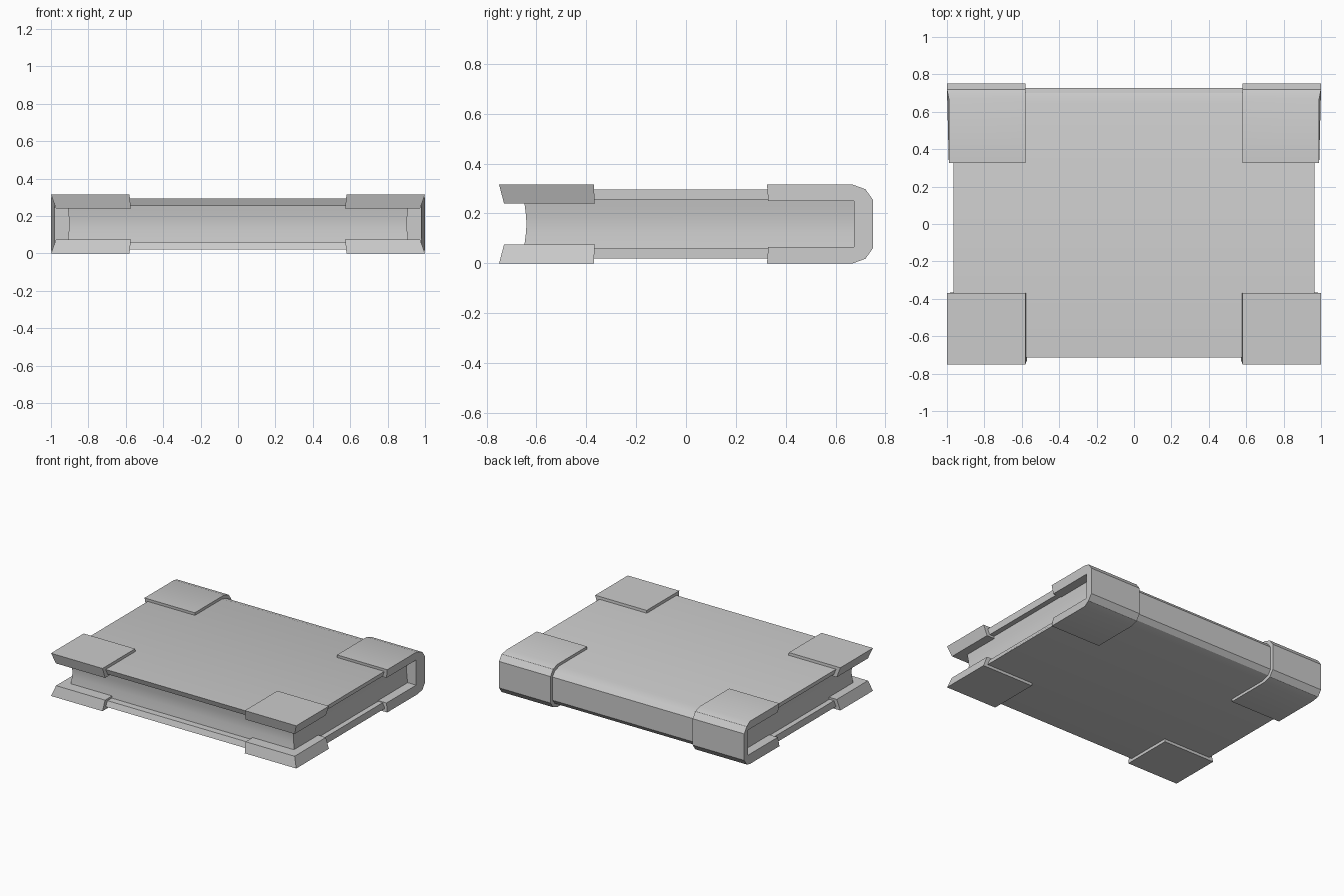
import bpy, bmesh, math

if "Cube" in bpy.data.objects:
    bpy.data.objects.remove(bpy.data.objects["Cube"])


def loft(name, rings):
    """Closed solid through rings of matching points."""
    bm = bmesh.new()
    rows = [[bm.verts.new(p) for p in r] for r in rings]
    n = len(rows[0])
    for a, b in zip(rows, rows[1:]):
        for i in range(n):
            j = (i + 1) % n
            bm.faces.new((a[i], a[j], b[j], b[i]))
    bm.faces.new(rows[0])
    bm.faces.new(rows[-1])
    bmesh.ops.recalc_face_normals(bm, faces=bm.faces[:])
    me = bpy.data.meshes.new(name)
    bm.to_mesh(me)
    bm.free()
    ob = bpy.data.objects.new(name, me)
    bpy.context.collection.objects.link(ob)
    bpy.context.view_layer.objects.active = ob
    bpy.ops.object.select_all(action='DESELECT')
    ob.select_set(True)
    bpy.ops.object.shade_smooth_by_angle(angle=math.radians(30))
    return ob


def rect(x0, x1, y0, y1, z):
    return [(x0, y0, z), (x1, y0, z), (x1, y1, z), (x0, y1, z)]


MID = 0.1575  # half height, the mirror plane of the two boards


def c_profile(half):
    """Complete a C section from its upper half, given outside to inside."""
    k = next(i for i, p in enumerate(half) if p[2])  # first inner point
    low = [(y, 2 * MID - z, f) for y, z, f in half]
    return half[:k] + low[:k][::-1] + low[k:][::-1] + half[k:]


# Cover: two boards and a rounded spine in one C section (y, z, inner flag)
cover = c_profile([(-0.715, 0.295, 0), (0.645, 0.295, 0), (0.70, 0.277, 0),
                   (0.727, 0.243, 0), (0.68, 0.255, 1), (-0.70, 0.255, 1)])
loft("cover", [[(s * (0.95 if f else 0.965), y, z) for y, z, f in cover]
               for s in (-1, 1)])

# Page block with slightly hollow edges
pages = []
for z, d in ((0.06, 0), (0.09, 0.004), (0.125, 0.008), (MID, 0.01),
             (0.19, 0.008), (0.225, 0.004), (0.255, 0)):
    pages.append(rect(-0.912 + d, 0.912 - d, -0.65 + d, 0.678, z))
loft("page_block", pages)

# Spine corners: C section caps wrapped around the cover
cap = c_profile([(0.325, 0.315, 0), (0.67, 0.315, 0), (0.72, 0.297, 0),
                 (0.75, 0.255, 0), (0.675, 0.25, 1), (0.33, 0.25, 1)])
for s, side in ((-1, "left"), (1, "right")):
    inner = [(s * 0.58, y, z) for y, z, f in cap]
    outer = [(s * (0.98 if f else 1.0 if y > 0.7 else 0.99), y, z)
             for y, z, f in cap]
    loft("spine_corner_" + side, [inner, outer])

    # Front corners: tapered plates on the upper and lower boards
    for level, t in (("lower", -1), ("upper", 1)):
        loft("front_corner_%s_%s" % (level, side), [
            rect(s * 0.58, s * 1.0, -0.75, -0.37, MID + t * 0.1575),
            rect(s * 0.573, s * 0.973, -0.73, -0.366, MID + t * 0.082)])
